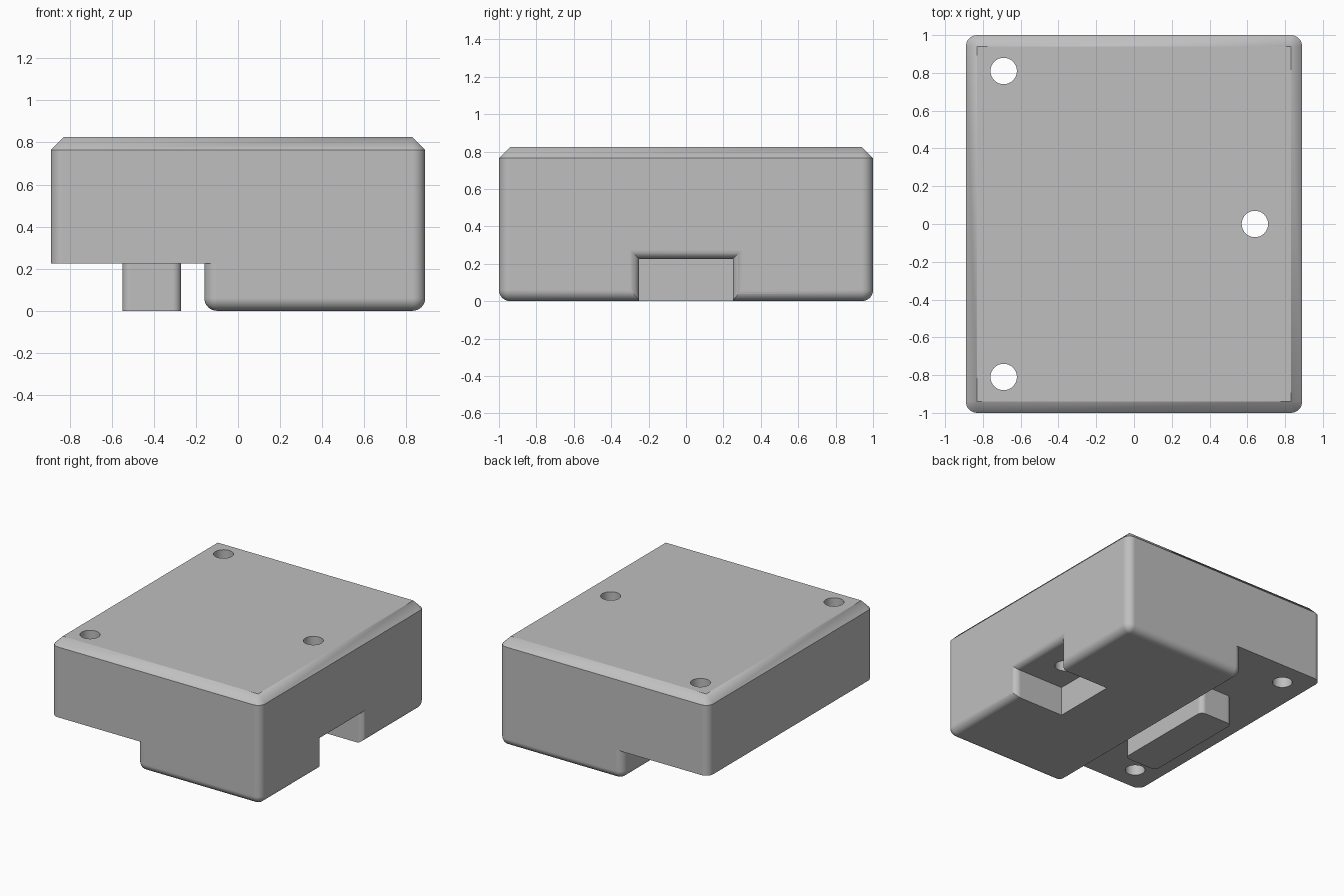
import bpy, bmesh, math

if "Cube" in bpy.data.objects:
    bpy.data.objects.remove(bpy.data.objects["Cube"], do_unlink=True)

grey = bpy.data.materials.new("plain grey")
grey.use_nodes = True
colour = (0.52, 0.52, 0.52, 1)
grey.diffuse_color = colour
grey.node_tree.nodes["Principled BSDF"].inputs["Base Color"].default_value = colour

STEPS = 8
R = 0.06                      # shared edge radius
HX, HY, TOP, STEP = 0.89, 1.0, 0.825, 0.225


def loft(name, loops):
    """Closed solid through a list of equal-length point loops."""
    bm = bmesh.new()
    rings = [[bm.verts.new(p) for p in loop] for loop in loops]
    n = len(rings[0])
    for a, b in zip(rings, rings[1:]):
        for i in range(n):
            j = (i + 1) % n
            bm.faces.new((a[i], a[j], b[j], b[i]))
    bm.faces.new(rings[0][::-1])
    bm.faces.new(rings[-1])
    bmesh.ops.remove_doubles(bm, verts=bm.verts[:], dist=1e-5)
    bmesh.ops.recalc_face_normals(bm, faces=bm.faces[:])
    mesh = bpy.data.meshes.new(name)
    bm.to_mesh(mesh)
    bm.free()
    mesh.materials.append(grey)
    obj = bpy.data.objects.new(name, mesh)
    bpy.context.collection.objects.link(obj)
    return obj


def rounded_rect(x0, x1, y0, y1, inset, r, z):
    """Rectangle loop whose corner centres sit inset from the bounds."""
    centres = ((x1 - inset, y1 - inset), (x0 + inset, y1 - inset),
               (x0 + inset, y0 + inset), (x1 - inset, y0 + inset))
    return [(cx + r * math.cos(a), cy + r * math.sin(a), z)
            for k, (cx, cy) in enumerate(centres)
            for a in [(k + i / STEPS) * math.pi / 2 for i in range(STEPS + 1)]]


def combine(target, tool, operation):
    mod = target.modifiers.new(operation.lower(), 'BOOLEAN')
    mod.operation = operation
    mod.solver = 'EXACT'
    mod.object = tool
    bpy.context.view_layer.objects.active = target
    bpy.ops.object.modifier_apply(modifier=mod.name)
    bpy.data.objects.remove(tool, do_unlink=True)


quarter = [i / STEPS * math.pi / 2 for i in range(STEPS + 1)]

# Upper block with chamfered top
housing = loft("housing", [
    rounded_rect(-HX, HX, -HY, HY, R, r, z)
    for r, z in ((R, STEP), (R, TOP - R), (0, TOP))])

# Deep lower block with filleted bottom
base = [rounded_rect(-0.16, HX, -HY, HY, R, R * math.sin(t), R * (1 - math.cos(t)))
        for t in quarter]
base.append(rounded_rect(-0.16, HX, -HY, HY, R, R, STEP))
combine(housing, loft("lower_block", base), 'UNION')

# Rib under the raised side
rib = loft("rib", [rounded_rect(-0.55, -0.27, -0.42, 0.42, 0.04, 0.04, z)
                   for z in (0, STEP + 0.1)])
combine(housing, rib, 'UNION')

# Side notch, flared where it meets the outer wall
FLARE = 0.05
sections = [(0.46, 0)]
sections += [(HX - FLARE + FLARE * math.sin(t), FLARE * (1 - math.cos(t))) for t in quarter]
sections.append((HX + 0.1, FLARE))
notch = loft("notch_cutter", [
    [(x, -0.25 - f, -0.1), (x, 0.25 + f, -0.1),
     (x, 0.25 + f, STEP + f), (x, -0.25 - f, STEP + f)]
    for x, f in sections])
combine(housing, notch, 'DIFFERENCE')

# Three screw holes right through
for x, y in ((-0.69, 0.81), (-0.69, -0.81), (0.64, 0)):
    hole = loft("hole_cutter", [rounded_rect(x - 0.07, x + 0.07, y - 0.07, y + 0.07,
                                             0.07, 0.07, z) for z in (-0.1, 1)])
    combine(housing, hole, 'DIFFERENCE')

# Smooth fillets, crisp edges
bpy.ops.object.select_all(action='DESELECT')
housing.select_set(True)
bpy.context.view_layer.objects.active = housing
bpy.ops.object.shade_smooth_by_angle(angle=math.radians(30))
weighted = housing.modifiers.new("weighted_normals", 'WEIGHTED_NORMAL')
weighted.keep_sharp = True
